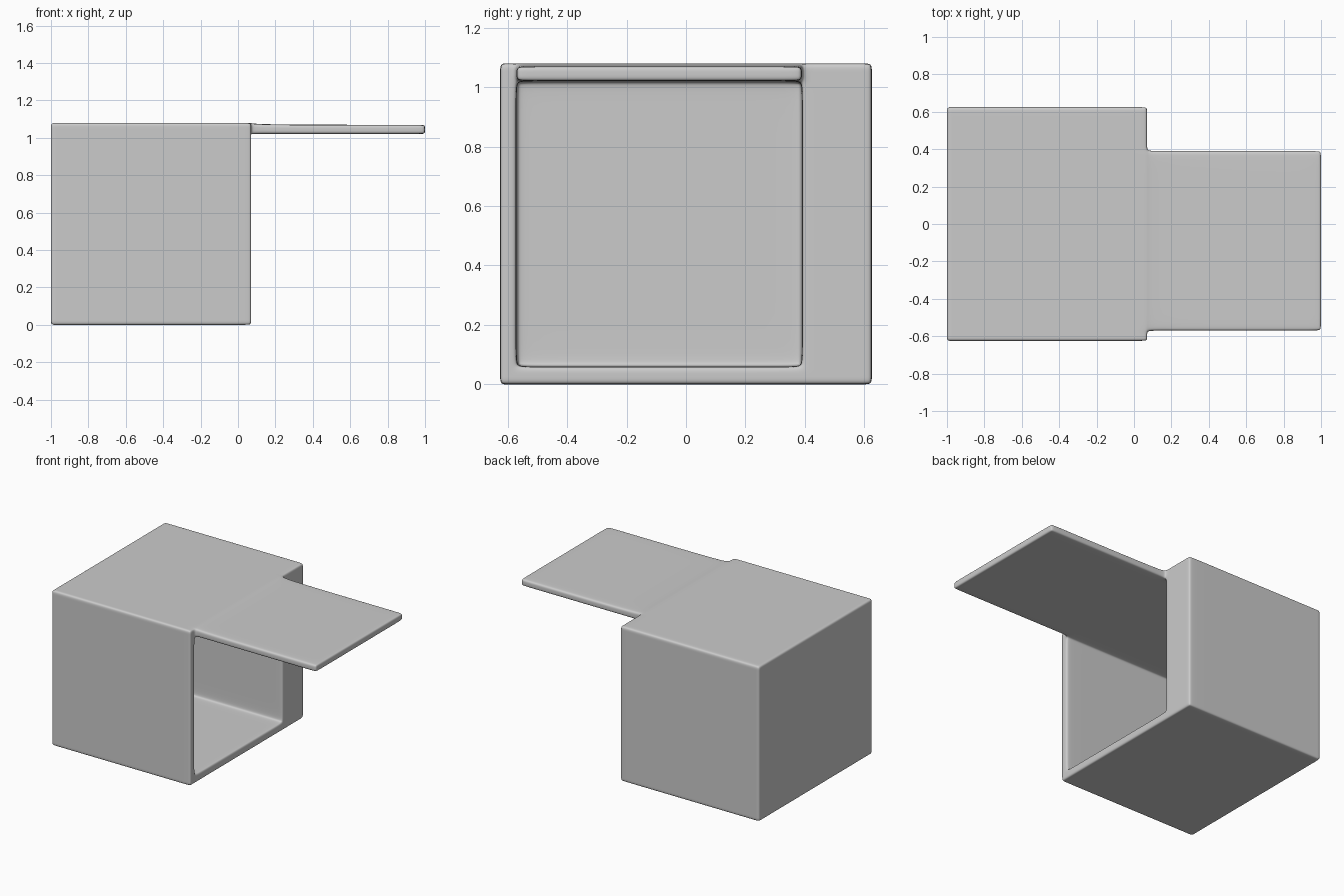
import bpy
import bmesh
from mathutils import Vector

cube = bpy.data.objects.get("Cube")
if cube:
    bpy.data.objects.remove(cube)

# Walls, opening and flap, each edge flanked by a support loop
CUTS = (
    (-1, -0.97, -0.94, -0.9, 0.04, 0.07, 0.11, 0.97, 1),
    (-0.625, -0.6, -0.57, -0.53, 0.35, 0.39, 0.42, 0.595, 0.625),
    (0, 0.03, 0.06, 0.1, 0.98, 1.02, 1.05, 1.08),
)
BOX = ((-1, -0.625, 0), (0.07, 0.625, 1.08))
CAVITY = ((-0.94, -0.57, 0.06), (0.07, 0.39, 1.02))
FLAP = ((0.07, -0.57, 1.02), (1, 0.39, 1.08))


def inside(point, bounds):
    return all(lo < p < hi for p, lo, hi in zip(point, *bounds))


def is_solid(cell):
    if any(i < 0 or i >= len(c) - 1 for i, c in zip(cell, CUTS)):
        return False
    mid = [(c[i] + c[i + 1]) / 2 for i, c in zip(cell, CUTS)]
    return (inside(mid, BOX) and not inside(mid, CAVITY)) or inside(mid, FLAP)


def build_cage():
    """Skin the solid cells of the grid with one closed quad surface."""
    bm = bmesh.new()
    verts = {}

    def corner(index):
        if index not in verts:
            verts[index] = bm.verts.new([c[i] for i, c in zip(index, CUTS)])
        return verts[index]

    cells = [(i, j, k) for i in range(len(CUTS[0]) - 1)
             for j in range(len(CUTS[1]) - 1) for k in range(len(CUTS[2]) - 1)]
    for cell in filter(is_solid, cells):
        for axis in range(3):
            u, v = (axis + 1) % 3, (axis + 2) % 3
            for side in (0, 1):
                neighbour = list(cell)
                neighbour[axis] += 2 * side - 1
                if is_solid(neighbour):
                    continue
                loop = []
                for du, dv in ((0, 0), (1, 0), (1, 1), (0, 1)):
                    index = list(cell)
                    index[axis] += side
                    index[u] += du
                    index[v] += dv
                    loop.append(corner(tuple(index)))
                bm.faces.new(loop if side else loop[::-1])
    return bm


bm = build_cage()

# The flap sits slightly below the top of the box
for vert in bm.verts:
    if vert.co.x > 0.1 and vert.co.z > 1.03:
        vert.co += Vector((0, 0, -0.01 if vert.co.z > 1.06 else -0.005))

mesh = bpy.data.meshes.new("open_box_with_flap")
bm.to_mesh(mesh)
bm.free()
mesh.shade_smooth()
box = bpy.data.objects.new("open_box_with_flap", mesh)
bpy.context.collection.objects.link(box)

# Soft rounded edges
rounding = box.modifiers.new("rounding", "SUBSURF")
rounding.levels = rounding.render_levels = 3
